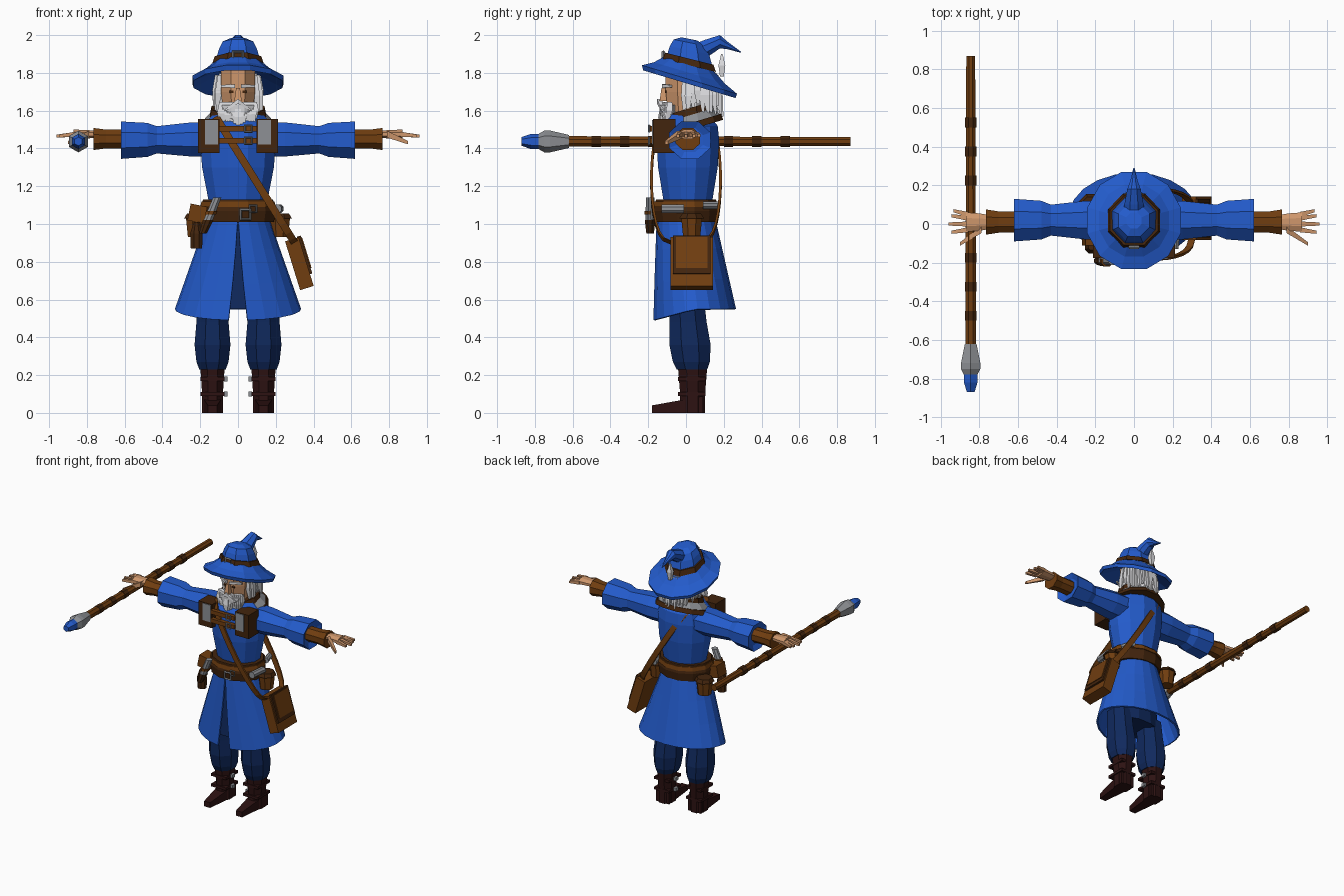
import bpy, bmesh, random
from math import pi, cos, sin
from mathutils import Vector, Matrix

random.seed(4)
cube = bpy.data.objects.get("Cube")
if cube:
    bpy.data.objects.remove(cube, do_unlink=True)


def material(name, *rgb):
    m = bpy.data.materials.new(name)
    m.use_nodes = True
    m.diffuse_color = (*rgb, 1)
    m.node_tree.nodes["Principled BSDF"].inputs["Base Color"].default_value = (*rgb, 1)
    return m


BLUE = material("robe_blue", .017, .105, .6)
NAVY = material("trouser_navy", .005, .022, .11)
LEATHER = material("tan_leather", .16, .047, .005)
DARK = material("dark_leather", .055, .018, .004)
BOOT = material("boot_brown", .026, .006, .006)
SKIN = material("skin", .62, .31, .15)
METAL = material("grey_metal", .27, .28, .3)
HAIR = material("white_hair", .72, .72, .74)

SIDES = ((1, "left_"), (-1, "right_"))
ARM_Z, PALM_Z = 1.45, 1.475
LEG_X = .135
STAFF_X, STAFF_Z = -.845, 1.437


def add_object(name, bm, mat):
    bmesh.ops.recalc_face_normals(bm, faces=bm.faces)
    mesh = bpy.data.meshes.new(name)
    bm.to_mesh(mesh)
    bm.free()
    mesh.materials.append(mat)
    ob = bpy.data.objects.new(name, mesh)
    bpy.context.collection.objects.link(ob)
    return ob


def bridge(bm, first, second):
    for i in range(len(first)):
        bm.faces.new((first[i - 1], first[i], second[i], second[i - 1]))


def loft(name, mat, rings, at=lambda t: (0, 0), axis='z', n=8, squash=1, slope=0, side=1):
    """Rings are (distance along axis, radius); at(t) gives the centre across the axis."""
    bm = bmesh.new()
    loops = []
    for t, radius in rings:
        radius /= cos(pi / n)
        cu, cv = at(t)
        loop = []
        for i in range(n):
            angle = (i + .5) * 2 * pi / n
            u, dv = cu + radius * cos(angle), radius * squash * sin(angle)
            v = cv + dv
            x, y, z = {'x': (t, u, v), 'y': (u, t, v), 'z': (u, v, t - slope * dv)}[axis]
            loop.append(bm.verts.new((side * x, y, z)))
        loops.append(loop)
    for first, second in zip(loops, loops[1:]):
        bridge(bm, first, second)
    bm.faces.new(loops[0])
    bm.faces.new(loops[-1])
    return add_object(name, bm, mat)


def box(name, mat, loc, size, tilt=0):
    bm = bmesh.new()
    bmesh.ops.create_cube(bm, size=1, matrix=Matrix.Diagonal((*size, 1)))
    ob = add_object(name, bm, mat)
    ob.location, ob.rotation_euler = loc, (0, tilt, 0)
    return ob


def buckle(name, loc, radius):
    bpy.ops.mesh.primitive_torus_add(major_segments=4, minor_segments=4, major_radius=radius,
                                     minor_radius=radius / 4, location=loc,
                                     rotation=(pi / 2, pi / 4, 0))
    bpy.context.object.name = name
    bpy.context.object.data.materials.append(METAL)


def join(name, parts):
    with bpy.context.temp_override(active_object=parts[0], selected_objects=parts,
                                   selected_editable_objects=parts):
        bpy.ops.object.join()
    parts[0].name = name


# Torso, hips and belt
loft("torso", BLUE, [(1.12, .155), (1.3, .19), (1.44, .2), (1.52, .19), (1.58, .13)],
     lambda t: (0, .01), n=12, squash=.83)
loft("hips", NAVY, [(.55, .2), (1, .15)], n=12, squash=.6)
loft("belt", DARK, [(1.01, .19), (1.07, .2), (1.13, .185)], n=12, squash=.86)
loft("belt_trim", LEATHER, [(1.09, .2), (1.12, .193)], n=12, squash=.87)
buckle("belt_buckle", (.04, -.18, 1.05), .035)
buckle("belt_buckle_small", (.08, -.18, 1.08), .025)

# Open-fronted coat skirt, flaring towards the hem
bm = bmesh.new()
rows, steps = 3, 20
grid = []
for r in range(rows + 1):
    t = r / rows
    gap = .01 + .14 * t
    line = []
    for i in range(steps + 1):
        a = gap - pi / 2 + (pi - gap) * 2 * i / steps
        hem = max(0, -sin(a)) * t * t * .06
        line.append(bm.verts.new(((.165 + .17 * t) * cos(a),
                                  (.155 + .065 * t) * sin(a) + .045 * t,
                                  1.03 - .48 * t - hem)))
    grid.append(line)
for upper, lower in zip(grid, grid[1:]):
    for i in range(steps):
        bm.faces.new((upper[i], upper[i + 1], lower[i + 1], lower[i]))
add_object("coat_skirt", bm, BLUE).modifiers.new("thickness", 'SOLIDIFY').thickness = .012

# Mantle and collar, higher at the back
neck = dict(at=lambda t: (0, .025), n=12, squash=.82, slope=-.3)
loft("mantle_edge", DARK, [(1.5, .21), (1.535, .195)], **neck)
loft("mantle", METAL, [(1.53, .19), (1.58, .145)], **neck)
loft("collar", DARK, [(1.565, .15), (1.615, .14), (1.6, .1)], **neck)
for name, z in (("upper_chest", 1.505), ("lower_chest", 1.44)):
    box(name + "_strap", LEATHER, (0, -.175, z), (.2, .03, .03))
    buckle(name + "_buckle", (.055, -.195, z), .025)

for s, side in SIDES:
    # Chest panels
    box(side + "chest_panel", DARK, (s * .155, -.115, 1.465), (.115, .12, .18))
    box(side + "panel_inset", METAL, (s * .14, -.176, 1.485), (.07, .009, .13))

    # Sleeve, bracer and hand
    arm = dict(axis='x', side=s)
    loft(side + "sleeve", BLUE, [(.13, .1), (.25, .1), (.43, .08), (.48, .1), (.62, .11), (.6, .07)],
         lambda t: (.02, ARM_Z - t * .01), squash=.9, **arm)
    loft(side + "bracer", LEATHER, [(.58, .055), (.7, .055), (.765, .065)],
         lambda t: (.01, ARM_Z), squash=.9, **arm)
    loft(side + "palm", SKIN, [(.74, .035), (.8, .045), (.87, .05)],
         lambda t: (.01, PALM_Z), squash=.5, **arm)
    digits = [loft("finger", SKIN, [(.86, .013), (.96 - abs(y) * .5, .008)],
                   lambda t: (y + y * (t - .86) * 5, PALM_Z - (t - .86) * .1), n=4, **arm)
              for y in (-.03, 0, .03, .05)]
    digits.append(loft("thumb", SKIN, [(.79, .018), (.9, .009)],
                       lambda t: (.5 - t * .67, PALM_Z - (t - .79) * .4), n=4, **arm))
    join(side + "fingers", digits)

    # Trousers and boots
    loft(side + "trouser", NAVY, [(.23, .07), (.27, .085), (.36, .095), (.48, .085), (.62, .08)],
         lambda t: (LEG_X, .05 - t * .08), squash=1.15, side=s)
    loft(side + "boot_shaft", BOOT, [(0, .055), (.1, .055), (.25, .065)],
         lambda t: (LEG_X, .035), squash=1.2, side=s)
    loft(side + "boot_foot", BOOT, [(.09, .055), (-.18, .025)],
         lambda t: (LEG_X, .036 + t * .09), axis='y', n=4, squash=.8, side=s)
    for z in (.1, .18):
        box(side + "boot_strap", BOOT, (s * LEG_X, .03, z), (.125, .145, .02))
        box(side + "boot_clasp", METAL, (s * .065, .03, z), (.02, .03, .025))

    # Belt pouches, the right one further back
    spot = .22, .06 - s * .03
    loft(side + "pouch", LEATHER, [(.93, .045), (1.03, .055)], lambda t: spot, side=s)
    loft(side + "pouch_lid", DARK, [(1.03, .065), (1.055, .05)], lambda t: spot, side=s)

# Slanted vial in its case, flask, hip pouch and side vials
vial = dict(at=lambda t: (-.11 - (1.14 - t) * .4, -.19))
loft("vial", METAL, [(1, .025), (1.14, .022)], **vial)
loft("vial_case", DARK, [(.95, .02), (1.02, .028)], **vial)
loft("vial_band", LEATHER, [(1.05, .03), (1.07, .03)], **vial)
loft("flask", DARK, [(.87, .03), (.95, .033), (1.01, .015)], lambda t: (-.22, -.12))
box("hip_pouch", LEATHER, (-.215, -.06, 1.055), (.09, .1, .09), .2)
loft("side_vial", METAL, [(-.13, .023), (-.01, .023)], lambda t: (.22 + t * .1, 1.08), 'y')
loft("back_vial", METAL, [(.09, .02), (.17, .02)], lambda t: (.2 - t * .3, 1.1), 'y')

# Satchel strap looping from the left hip over the right shoulder
bm = bmesh.new()
segments = 28
sections = []
for i in range(segments):
    a = 2 * pi * (i + .5) / segments
    t = (1 - cos(a)) / 2
    depth = sin(pi * t) ** .18 * (-1 if a < pi else 1)
    centre = Vector((.3 - .42 * t, .19 * depth, .9 + .67 * t))
    across, out = Vector((.017, 0, .01)), Vector((0, .014 * depth, 0))
    sections.append([bm.verts.new(centre + p) for p in (across, across - out, -across - out, -across)])
for i in range(segments):
    bridge(bm, sections[i - 1], sections[i])
add_object("satchel_strap", bm, LEATHER)

# Satchel hanging at an angle
TILT = -.3
turn = Matrix.Rotation(TILT, 3, 'Y')
for name, mat, offset, size in (("satchel", LEATHER, (0, 0, 0), (.075, .225, .27)),
                                ("satchel_flap", DARK, (.04, 0, .035), (.02, .2, .21)),
                                ("satchel_flap_face", LEATHER, (.045, 0, .045), (.02, .165, .17))):
    box(name, mat, Vector((.325, .03, .79)) + turn @ Vector(offset), size, TILT)

# Head and face
loft("head", SKIN, [(1.52, .06), (1.6, .08), (1.7, .09), (1.83, .09)], squash=1.2)
loft("nose", SKIN, [(1.65, .02), (1.72, .01)], lambda t: (0, -.12), n=4)
loft("beard", HAIR, [(1.49, .025), (1.56, .075), (1.63, .085)], lambda t: (0, -.09), squash=.6)
loft("hair_back", HAIR, [(1.6, .1), (1.7, .11), (1.8, .1)], lambda t: (0, .07), squash=.9)
for s, side in SIDES:
    box(side + "eye", DARK, (s * .035, -.107, 1.7), (.022, .01, .012))
    loft(side + "moustache", HAIR, [(0, .013), (.07, .005)],
         lambda t: (t * .2 - .14, 1.65 - t * .7), 'x', 4, side=s)
    loft(side + "eyebrow", HAIR, [(.015, .01), (.09, .006)],
         lambda t: (t * .5 - .125, 1.73), 'x', 4, side=s)


# Tapered locks around the head and down the beard
def lock(x, y, low, top):
    return loft("lock", HAIR, [(top, .012), ((top + low) / 2, .018), (low, .004)],
                lambda t: (x * (1 + top - t), y * (1 + top - t)), n=4)


locks = []
for i in range(44):
    a = -.45 + (pi + .9) * (i % 22) / 21
    spread = random.uniform(.95, 1.1)
    locks.append(lock(.1 * cos(a) * spread, .04 + .11 * sin(a) * spread,
                      random.uniform(1.56, 1.64), 1.79))
for i in range(15):
    x = (i - 7) / 80
    locks.append(lock(x, abs(x) * .4 - .12, 1.49 + 5 * x * x + random.uniform(0, .03), 1.645))
join("hair_locks", locks)

# Pointed hat with a bent tip, tilted down at the back
hat = dict(at=lambda t: (0, .018), squash=1.04)
loft("hat_brim", BLUE, [(1.8, .1), (1.74, .235), (1.765, .242), (1.8, .18), (1.845, .13)],
     n=12, slope=.3, **hat)
loft("hat_crown", BLUE, [(1.83, .125), (1.92, .1), (1.96, .08), (1.98, .04)], slope=.2, **hat)
loft("hat_tip", BLUE, [(0, .06), (.1, .05), (.18, .035), (.22, .02), (.29, .003)],
     lambda t: (0, 1.965 - abs(t - .18) * .5), 'y')
loft("hat_band", DARK, [(1.84, .135), (1.875, .123)], slope=.25, **hat)
buckle("hat_buckle", (0, -.12, 1.888), .035)
loft("hat_plume", HAIR, [(1.78, .01), (1.84, .018), (1.9, .004)], lambda t: (0, .19), n=4)

# Staff with metal socket and crystal
pole = dict(at=lambda t: (STAFF_X, STAFF_Z), axis='y')
loft("staff", LEATHER, [(-.66, .028), (.87, .023)], **pole)
join("staff_wraps", [loft("wrap", DARK, [(y, .03), (y + .05, .03)], **pole)
                     for y in (-.5, -.35, -.2, .2, .35, .5)])
loft("staff_socket", METAL, [(-.62, .03), (-.72, .05), (-.75, .05), (-.78, .035)], n=6, **pole)
loft("staff_crystal", BLUE, [(-.74, .035), (-.82, .035), (-.87, .02)], n=6, **pole)
